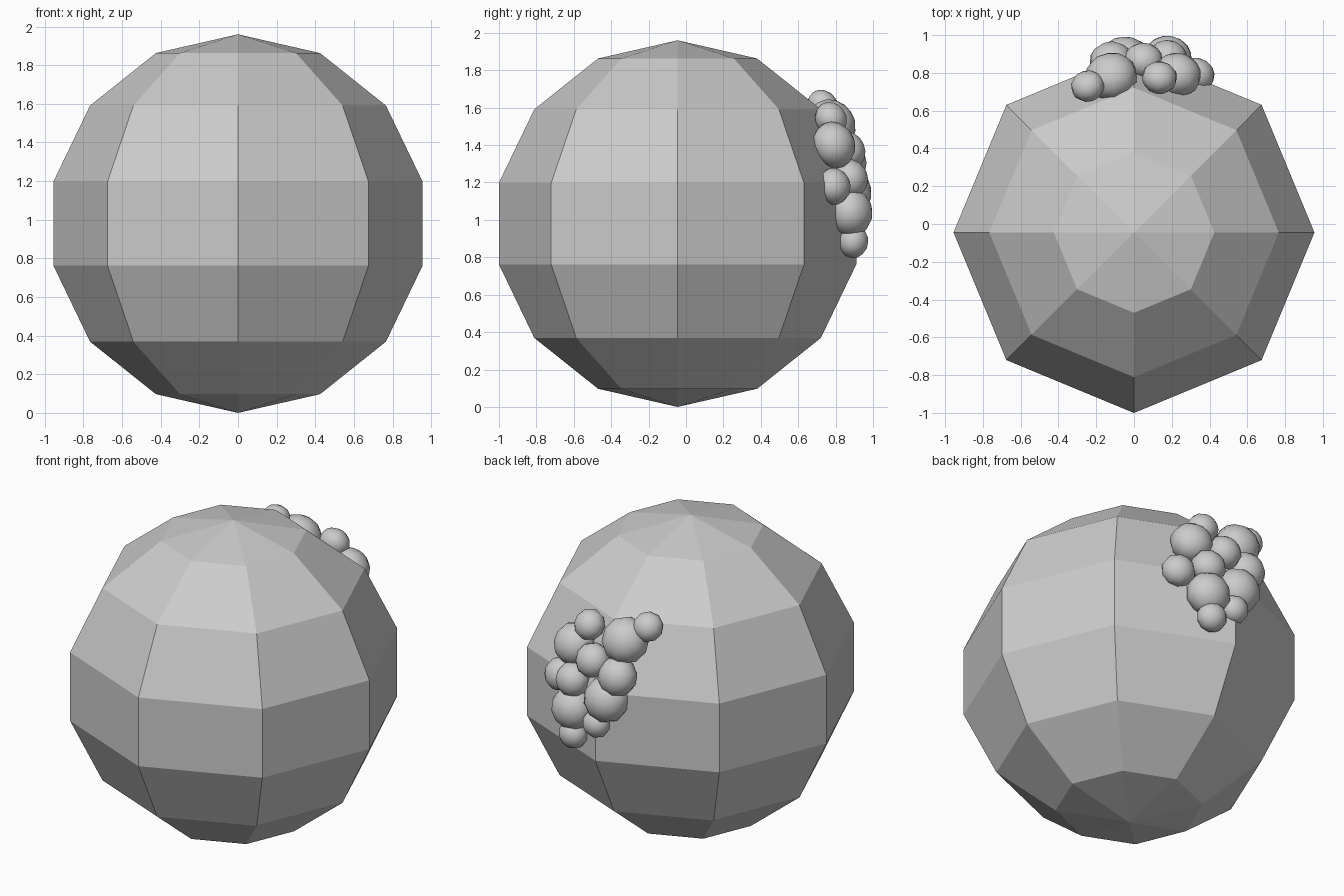
import bpy
from mathutils import Vector

if "Cube" in bpy.data.objects:
    bpy.data.objects.remove(bpy.data.objects["Cube"])

CENTER = Vector((0, -0.045, 0.98))

# Faceted main body
bpy.ops.mesh.primitive_uv_sphere_add(segments=8, ring_count=7, radius=0.98, location=CENTER)
body = bpy.context.object
body.name = "faceted_body"
bpy.ops.object.shade_flat()


def add_lump(index, x, y, z, radius):
    """Smooth lump, slightly flattened against the body surface."""
    pos = Vector((x, y, z))
    bpy.ops.mesh.primitive_uv_sphere_add(segments=10, ring_count=8, radius=1, location=pos)
    lump = bpy.context.object
    lump.name = f"lump_{index:02d}"
    lump.scale = (radius, radius, radius * 0.88)
    lump.rotation_euler = (pos - CENTER).to_track_quat('Z', 'Y').to_euler()
    bpy.ops.object.shade_smooth()


# Cluster of lumps on the back: x, y, z, radius
lumps = [
    (-0.245, 0.73, 1.61, 0.09),
    (-0.12, 0.78, 1.51, 0.14),
    (0.135, 0.775, 1.54, 0.094),
    (0.23, 0.79, 1.40, 0.128),
    (0.05, 0.865, 1.37, 0.105),
    (-0.12, 0.86, 1.31, 0.118),
    (0.18, 0.88, 1.22, 0.105),
    (0.33, 0.79, 1.18, 0.10),
    (-0.05, 0.87, 1.15, 0.138),
    (0.18, 0.88, 1.04, 0.132),
    (0.0, 0.90, 0.995, 0.085),
    (0.165, 0.895, 0.885, 0.09),
]
for i, data in enumerate(lumps, 1):
    add_lump(i, *data)
